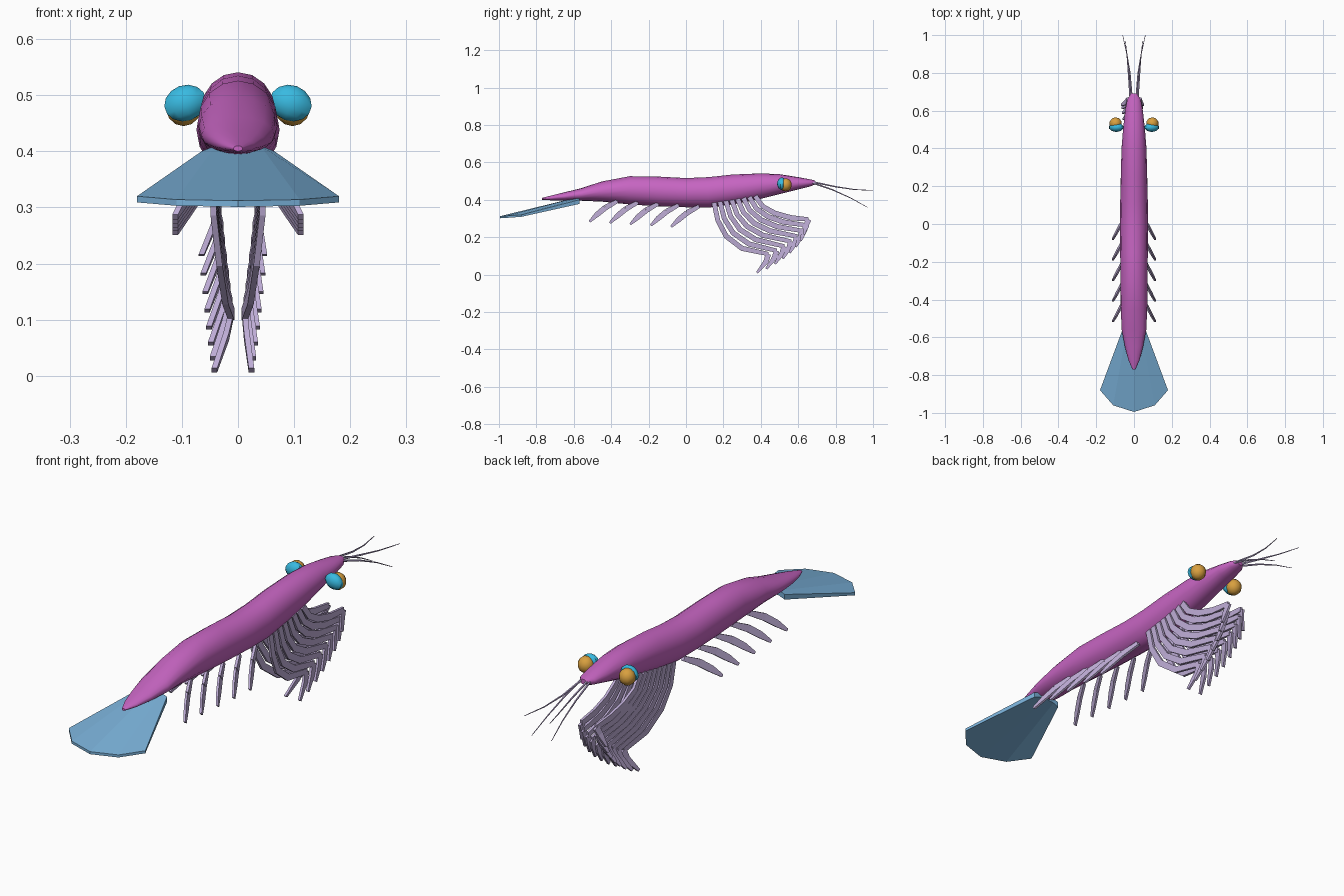
import bpy, bmesh, math
from mathutils import Vector

cube = bpy.data.objects.get("Cube")
if cube:
    bpy.data.objects.remove(cube)


def material(name, colour):
    m = bpy.data.materials.new(name)
    m.use_nodes = True
    m.diffuse_color = (*colour, 1)
    m.node_tree.nodes["Principled BSDF"].inputs["Base Color"].default_value = (*colour, 1)
    return m


magenta = material("magenta shell", (0.57, 0.13, 0.54))
lavender = material("lavender limb", (0.52, 0.42, 0.68))
blue = material("blue tail", (0.19, 0.43, 0.68))
cyan = material("cyan eye cup", (0.04, 0.49, 0.75))
gold = material("gold eye", (0.69, 0.35, 0.05))


def finish(name, bm, mat, smooth=None):
    bmesh.ops.recalc_face_normals(bm, faces=bm.faces[:])
    mesh = bpy.data.meshes.new(name)
    bm.to_mesh(mesh)
    bm.free()
    mesh.materials.append(mat)
    ob = bpy.data.objects.new(name, mesh)
    bpy.context.collection.objects.link(ob)
    if smooth:
        bpy.ops.object.select_all(action="DESELECT")
        ob.select_set(True)
        bpy.context.view_layer.objects.active = ob
        bpy.ops.object.shade_smooth_by_angle(angle=math.radians(smooth))
    return ob


def loft(bm, rings):
    """Skin a list of closed rings of points and cap both ends."""
    rows = [[bm.verts.new(p) for p in ring] for ring in rings]
    n = len(rows[0])
    for a, b in zip(rows, rows[1:]):
        for i in range(n):
            bm.faces.new((a[i], a[(i + 1) % n], b[(i + 1) % n], b[i]))
    bm.faces.new(rows[0])
    bm.faces.new(rows[-1][::-1])


def limb(bm, path, widths, thick):
    """Flat blade along a path, wide in the side plane and thin across it."""
    pts = [Vector(p) for p in path]
    rings = []
    for i, p in enumerate(pts):
        t = pts[min(i + 1, len(pts) - 1)] - pts[max(i - 1, 0)]
        w = Vector((0, -t.z, t.y)).normalized() * widths[i] / 2
        s = Vector((thick / 2, 0, 0))
        rings.append([p + w + s, p + w - s, p - w - s, p - w + s])
    loft(bm, rings)


# Body: y, top, bottom, half width
sections = [
    (-0.77, 0.41, 0.40, 0.008), (-0.72, 0.423, 0.397, 0.03), (-0.65, 0.44, 0.395, 0.048),
    (-0.56, 0.462, 0.395, 0.065), (-0.45, 0.498, 0.39, 0.07), (-0.3, 0.526, 0.375, 0.072),
    (-0.15, 0.524, 0.365, 0.073), (0, 0.516, 0.36, 0.074), (0.12, 0.521, 0.358, 0.073),
    (0.25, 0.535, 0.375, 0.07), (0.4, 0.541, 0.405, 0.066), (0.5, 0.537, 0.43, 0.058),
    (0.6, 0.521, 0.455, 0.047), (0.66, 0.51, 0.47, 0.036), (0.69, 0.503, 0.482, 0.016)]
angles = [2 * math.pi * i / 16 for i in range(16)]
bm = bmesh.new()
loft(bm, [[(w * math.cos(a), y, (top + low) / 2 + (top - low) / 2 * math.sin(a)) for a in angles]
          for y, top, low, w in sections])
finish("body", bm, magenta, 50)

# Tail fan: a wedge flaring backwards, base point and rim point per column
bm = bmesh.new()
half = [(0.065, 0.40, 0.18, -0.88, 0.32), (0.04, 0.41, 0.11, -0.96, 0.314)]
columns = [(-a, b, -c, d, e) for a, b, c, d, e in half]
columns += [(0, 0.416, 0, -0.995, 0.312)] + half[::-1]
loft(bm, [[(bx, -0.57, bz), (rx, ry, rz), (rx, ry, rz - 0.011), (bx, -0.57, bz - 0.022)]
          for bx, bz, rx, ry, rz in columns])
finish("tail_fan", bm, blue)

# Eyes: a gold globe in front with a cyan cup behind
for side, label in ((1, "left"), (-1, "right")):
    for part, mat, centre, radii, turn in (
            ("eye", gold, (0.097, 0.532, 0.48), (0.034, 0.034, 0.035), 0),
            ("eye_cup", cyan, (0.094, 0.512, 0.486), (0.04, 0.025, 0.032), 0.35)):
        bm = bmesh.new()
        bmesh.ops.create_uvsphere(bm, u_segments=10, v_segments=7, radius=1)
        for v in bm.verts:
            x, y, z = (c * r for c, r in zip(v.co, radii))
            c, s = math.cos(turn), math.sin(turn)
            v.co = (side * (centre[0] + x * c + z * s), centre[1] + y, centre[2] + z * c - x * s)
        finish(label + "_" + part, bm, mat, 40)

# Feelers: two tapering whips on each side
for side, label in ((1, "left"), (-1, "right")):
    for part, path in (
            ("upper", [(0.012, 0.67, 0.497), (0.022, 0.8, 0.47), (0.038, 0.9, 0.455), (0.06, 1.0, 0.45)]),
            ("lower", [(0.02, 0.67, 0.493), (0.028, 0.78, 0.455), (0.036, 0.88, 0.41), (0.046, 0.97, 0.36)])):
        bm = bmesh.new()
        rings = []
        for i, (x, y, z) in enumerate(path):
            r = 0.005 - 0.0012 * i
            rings.append([(side * x + r * math.cos(a), y, z + r * math.sin(a)) for a in angles[::3]])
        loft(bm, rings)
        finish(label + "_" + part + "_feeler", bm, lavender, 60)


def mix(a, b, t):
    return a + (b - a) * t


# Walking legs: curved blades sweeping forward, with a hooked last joint
LEGS = 8
for side, label, flare in ((1, "left", 0.012), (-1, "right", 0.03)):
    bm = bmesh.new()
    for i in range(LEGS):
        t = i / (LEGS - 1)
        ky = 0.44 + 0.215 * (1 - (1 - t) ** 1.5)
        kz = 0.11 + 0.185 * t ** 1.2
        kx = mix(0.012, 0.035, t)
        base = (side * 0.045, mix(0.15, 0.37, t), mix(0.385, 0.42, t))
        mids = [(side * mix(0.047, kx, f), mix(y0, y1, t), mix(z0, z1, t)) for f, y0, y1, z0, z1 in (
            (0.1, 0.17, 0.41, 0.29, 0.365), (0.4, 0.215, 0.475, 0.205, 0.328),
            (0.7, 0.30, 0.56, 0.14, 0.304))]
        knee = (side * kx, ky, kz)
        hook = (side * (kx + flare * 0.3), ky - 0.012, kz - mix(0.04, 0.03, t))
        tip = (side * (kx + flare), ky - mix(0.06, 0.025, t), kz - mix(0.1, 0.08, t))
        limb(bm, [base, *mids, knee], (0.026, 0.026, 0.028, 0.028, 0.022), 0.011)
        limb(bm, [knee, hook, tip], (0.03, 0.028, 0.012), 0.01)
    finish(label + "_walking_legs", bm, lavender)

# Swimming legs: short paddles under the abdomen, splayed out and back
for side, label in ((1, "left"), (-1, "right")):
    bm = bmesh.new()
    for i in range(5):
        y = -0.08 - 0.109 * i
        z = 0.255 + 0.007 * i
        joint = (side * 0.066, y + 0.085, z + 0.075)
        limb(bm, [(side * 0.035, y + 0.15, z + 0.11), joint], (0.02, 0.03), 0.012)
        limb(bm, [joint, (side * 0.09, y + 0.04, z + 0.038), (side * 0.112, y, z)],
             (0.03, 0.028, 0.012), 0.01)
    finish(label + "_swimming_legs", bm, lavender)
